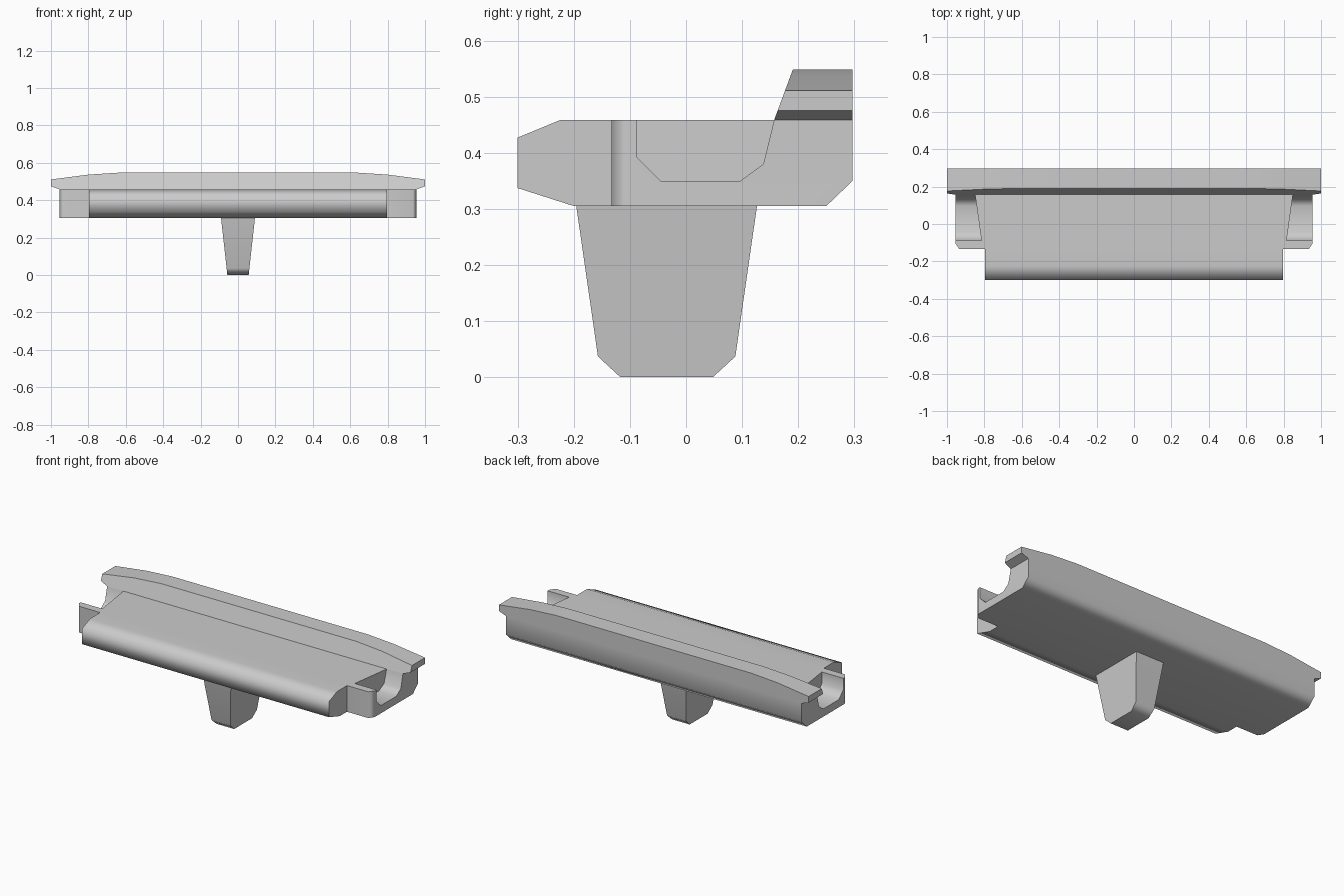
import bpy
import bmesh
import math

cube = bpy.data.objects.get("Cube")
if cube:
    bpy.data.objects.remove(cube, do_unlink=True)

grey = bpy.data.materials.new("light_grey")
grey.use_nodes = True
GREY = (0.6, 0.6, 0.6, 1)
grey.diffuse_color = GREY
grey.node_tree.nodes["Principled BSDF"].inputs["Base Color"].default_value = GREY


def prism(name, outline, near, far):
    """Solid between two copies of an outline, each placed by its own rule."""
    bm = bmesh.new()
    a = [bm.verts.new(near(u, v)) for u, v in outline]
    b = [bm.verts.new(far(u, v)) for u, v in outline]
    bm.faces.new(a)
    bm.faces.new(b[::-1])
    for i in range(len(outline)):
        j = (i + 1) % len(outline)
        bm.faces.new((a[j], a[i], b[i], b[j]))
    bmesh.ops.recalc_face_normals(bm, faces=bm.faces)
    mesh = bpy.data.meshes.new(name)
    bm.to_mesh(mesh)
    bm.free()
    mesh.materials.append(grey)
    obj = bpy.data.objects.new(name, mesh)
    bpy.context.collection.objects.link(obj)
    return obj


def activate(obj):
    bpy.ops.object.select_all(action='DESELECT')
    obj.select_set(True)
    bpy.context.view_layer.objects.active = obj


def cut(obj, cutter):
    mod = obj.modifiers.new("cut", 'BOOLEAN')
    mod.operation = 'DIFFERENCE'
    mod.solver = 'EXACT'
    mod.object = cutter
    activate(obj)
    bpy.ops.object.modifier_apply(modifier=mod.name)
    bpy.data.objects.remove(cutter, do_unlink=True)


def smooth(obj, degrees):
    activate(obj)
    bpy.ops.object.shade_smooth_by_angle(angle=math.radians(degrees))
    mod = obj.modifiers.new("flat_large_faces", 'WEIGHTED_NORMAL')
    mod.keep_sharp = True


TOP, BOTTOM, BACK = 0.458, 0.305, 0.297
HALF = 0.955

# Main slab: side profile run across the full width
slab = prism("main_slab",
             [(-0.3, 0.337), (-0.2, BOTTOM), (0.25, BOTTOM), (BACK, 0.35),
              (BACK, TOP), (-0.225, TOP), (-0.3, 0.427)],
             lambda y, z: (-HALF, y, z), lambda y, z: (HALF, y, z))

corner = [(0.797, -0.4), (1.1, -0.4), (1.1, -0.075),
          (0.975, -0.075), (0.935, -0.133), (0.797, -0.133)]
channel = [(-0.09, 0.6), (-0.087, 0.392), (-0.045, 0.35), (0.097, 0.35),
           (0.138, 0.38), (0.157, TOP), (0.157, 0.6)]
for s in (-1, 1):
    # Front corner notch with a small chamfer on the end block
    cut(slab, prism("corner_cutter", corner,
                    lambda x, y: (s * x, y, 0.2), lambda x, y: (s * x, y, 0.6)))
    # Open channel at each end, with a slanted inner wall
    cut(slab, prism("channel_cutter", channel,
                    lambda y, z: (s * (0.828 + 0.138 * y), y, z),
                    lambda y, z: (s * 1.1, y, z)))
smooth(slab, 75)

# Raised back rail: crowned outline with a sloping front
half = [(HALF, TOP), (1, 0.475), (1, 0.511), (0.8, 0.537), (0.63, 0.548)]
rail = prism("back_rail", half + [(-x, z) for x, z in reversed(half)],
             lambda x, z: (x, 0.157 + (z - TOP) * 0.37, z),
             lambda x, z: (x, BACK, z))
smooth(rail, 20)

# Tapered pedestal under the slab
foot = prism("pedestal",
             [(-0.117, 0), (0.048, 0), (0.088, 0.037), (0.128, BOTTOM + 0.01),
              (-0.197, BOTTOM + 0.01), (-0.157, 0.037)],
             lambda y, z: (-0.057 - 0.11 * z, y, z),
             lambda y, z: (0.057 + 0.11 * z, y, z))
smooth(foot, 60)
